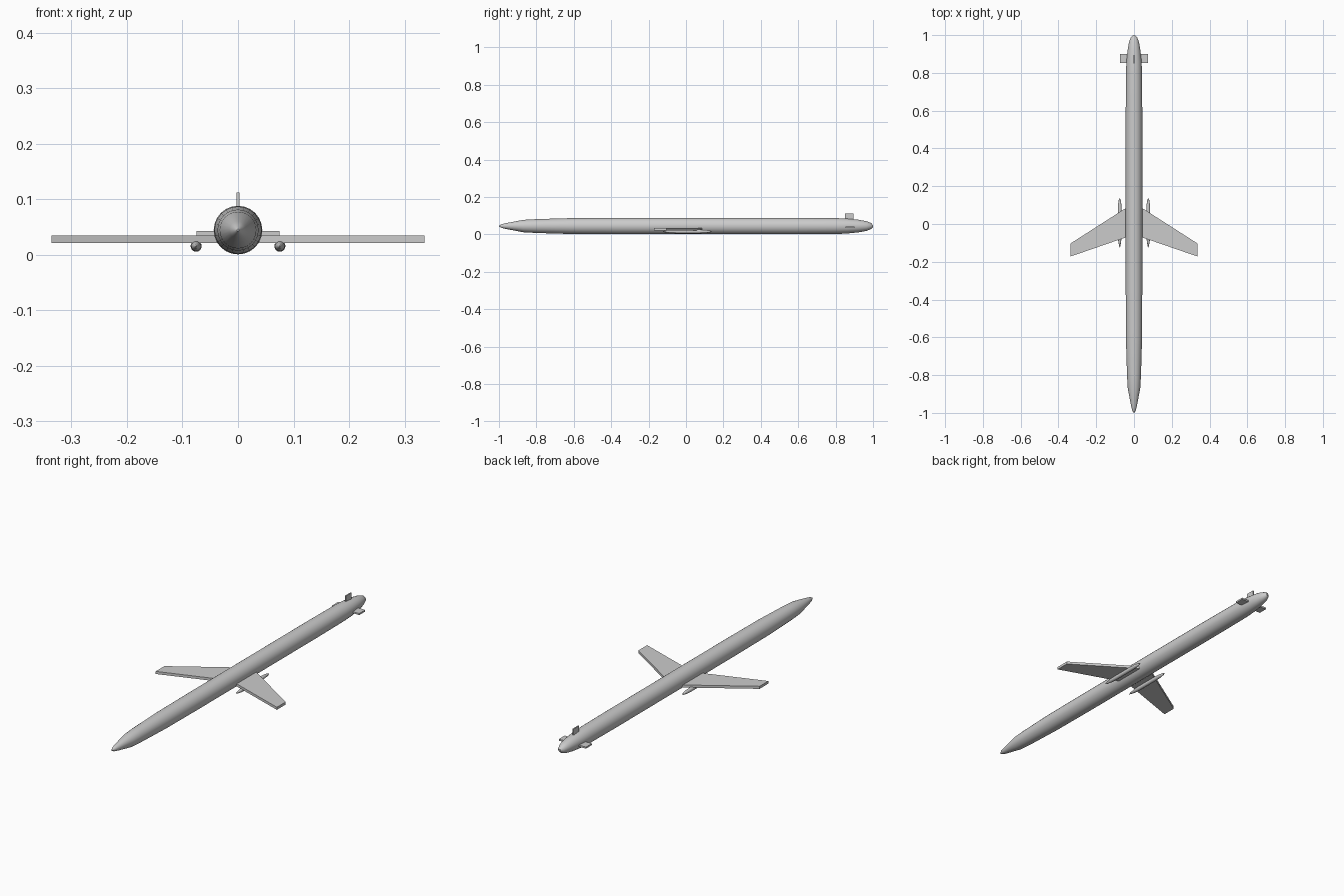
import bpy, bmesh, math

if "Cube" in bpy.data.objects:
    bpy.data.objects.remove(bpy.data.objects["Cube"])


def finish(name, bm, smooth=False):
    bmesh.ops.remove_doubles(bm, verts=bm.verts, dist=1e-6)
    bmesh.ops.recalc_face_normals(bm, faces=bm.faces)
    mesh = bpy.data.meshes.new(name)
    bm.to_mesh(mesh)
    bm.free()
    obj = bpy.data.objects.new(name, mesh)
    bpy.context.collection.objects.link(obj)
    if smooth:
        bpy.ops.object.select_all(action='DESELECT')
        obj.select_set(True)
        bpy.context.view_layer.objects.active = obj
        bpy.ops.object.shade_smooth_by_angle(angle=math.radians(35))
    return obj


def revolve(name, profile, x, z, sides):
    """Turn a (y, radius) profile around an axis running along y."""
    bm = bmesh.new()
    rings = []
    for y, r in profile:
        angles = [2 * math.pi * i / sides for i in range(sides)]
        rings.append([bm.verts.new((x + r * math.cos(a), y, z + r * math.sin(a)))
                      for a in angles])
    for a, b in zip(rings, rings[1:]):
        for i in range(sides):
            j = (i + 1) % sides
            bm.faces.new((a[i], a[j], b[j], b[i]))
    bm.faces.new(rings[0])
    bm.faces.new(rings[-1])
    return finish(name, bm, True)


def plate(name, outline, z0, z1):
    """Flat (x, y) outline given thickness from z0 to z1."""
    bm = bmesh.new()
    face = bm.faces.new([bm.verts.new((x, y, z0)) for x, y in outline])
    top = bmesh.ops.extrude_face_region(bm, geom=[face])['geom']
    verts = [g for g in top if isinstance(g, bmesh.types.BMVert)]
    bmesh.ops.translate(bm, verts=verts, vec=(0, 0, z1 - z0))
    return finish(name, bm)


# Fuselage: pointed nose at -y, rounded tail at +y
fuselage = [(-1.0, 0.002), (-0.985, 0.010), (-0.96, 0.016), (-0.87, 0.033),
            (-0.80, 0.037), (-0.61, 0.0425), (-0.35, 0.0438), (0.60, 0.0438),
            (0.80, 0.0425), (0.86, 0.040), (0.92, 0.034), (0.965, 0.026),
            (0.99, 0.016), (1.0, 0.005)]
revolve("fuselage", fuselage, 0, 0.0445, 24)

# Engine pods under the wings
pod = [(-0.125, 0.001), (-0.115, 0.004), (-0.085, 0.0085), (-0.05, 0.010),
       (0.07, 0.010), (0.105, 0.0085), (0.128, 0.005), (0.137, 0.001)]

# Paired parts
for side, s in (("left", -1), ("right", 1)):
    revolve(side + "_pod", pod, s * 0.0755, 0.0155, 16)
    plate(side + "_wing", [(s * x, y) for x, y in
          ((0.0, 0.112), (0.336, -0.103), (0.336, -0.172), (0.0, -0.056))],
          0.0215, 0.0345)
    plate(side + "_tailplane", [(s * x, y) for x, y in
          ((0.0, 0.853), (0.075, 0.853), (0.075, 0.90), (0.0, 0.90))],
          0.035, 0.043)

# Upright tail fin
plate("tail_fin", [(-0.003, 0.85), (0.003, 0.85), (0.003, 0.895), (-0.003, 0.895)],
      0.045, 0.112)
